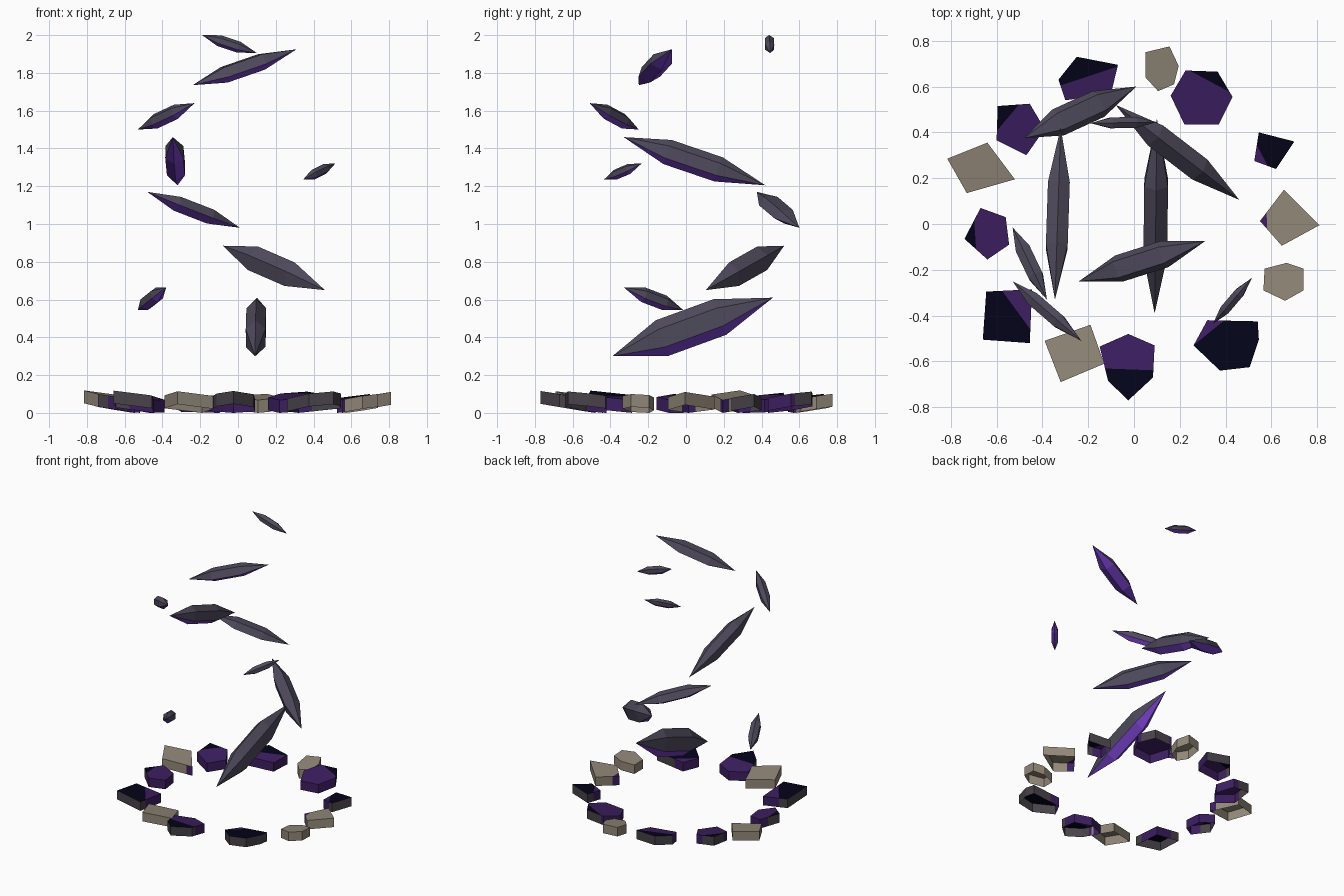
import bpy, bmesh, math
from mathutils import Vector

if "Cube" in bpy.data.objects:
    bpy.data.objects.remove(bpy.data.objects["Cube"])


def material(name, r, g, b):
    m = bpy.data.materials.new(name)
    m.diffuse_color = (r, g, b, 1)
    m.use_nodes = True
    m.node_tree.nodes["Principled BSDF"].inputs["Base Color"].default_value = m.diffuse_color
    return m


SHARD = material("slate_violet", 0.078, 0.069, 0.108)
GLOW = material("bright_purple", 0.19, 0.055, 0.60)
SIDE = material("dark_grey", 0.064, 0.055, 0.067)
TOP = material("midnight_navy", 0.001, 0.001, 0.010)
STAIN = material("deep_purple", 0.046, 0.013, 0.118)
TAN = material("pale_stone", 0.28, 0.24, 0.185)


def finish(name, bm, mats):
    me = bpy.data.meshes.new(name)
    bm.to_mesh(me)
    bm.free()
    for m in mats:
        me.materials.append(m)
    bpy.context.collection.objects.link(bpy.data.objects.new(name, me))


def stone(name, outline, cut, pale=False, stain_top=True, thick=0.068, slope=0.165):
    """Slab leaning up away from the ring centre, stained purple nearer than cut."""
    pts = [Vector((x, y, 0)) for x, y in outline]
    mid = sum(pts, Vector()) / len(pts)
    out = mid.normalized()
    pts.sort(key=lambda p: math.atan2(p.y - mid.y, p.x - mid.x))
    near = min(p.dot(out) for p in pts)
    bm = bmesh.new()
    low = [bm.verts.new((p.x, p.y, slope * (p.dot(out) - near))) for p in pts]
    top = [bm.verts.new(v.co + Vector((0, 0, thick))) for v in low]
    bm.faces.new(top)                     # underside stays open
    n = len(pts)
    for i in range(n):
        j = (i + 1) % n
        bm.faces.new((low[i], low[j], top[j], top[i]))
    if cut:
        bmesh.ops.bisect_plane(bm, geom=bm.verts[:] + bm.edges[:] + bm.faces[:],
                               plane_co=out * cut, plane_no=out)
    bm.normal_update()
    for f in bm.faces:
        is_top = f.normal.z > 0.7
        stained = cut and f.calc_center_median().dot(out) < cut
        if stained and (stain_top or not is_top):
            f.material_index = 2
        elif is_top:
            f.material_index = 1
    finish(name, bm, [TAN, TAN, STAIN] if pale else [SIDE, TOP, STAIN])


def shard(name, a, b, width, height, sides=6, roll=90):
    """Faceted spindle between two tips, with glowing lower facets."""
    a, b = Vector(a), Vector(b)
    axis = (b - a).normalized()
    side = axis.cross(Vector((0, 0, 1))).normalized()
    up = side.cross(axis)
    angles = [math.radians(roll) + math.tau * i / sides for i in range(sides)]
    bm = bmesh.new()
    tip_a, tip_b = bm.verts.new(a), bm.verts.new(b)
    r1, r2 = [[bm.verts.new(a.lerp(b, t) + side * math.cos(q) * width / 2
                            + up * math.sin(q) * height / 2) for q in angles]
              for t in (0.31, 0.67)]
    for i in range(sides):
        j = (i + 1) % sides
        glow = math.sin(angles[i] + math.pi / sides) < -0.5
        for vs in ((tip_a, r1[i], r1[j]), (r1[i], r2[i], r2[j], r1[j]),
                   (tip_b, r2[j], r2[i])):
            bm.faces.new(vs).material_index = int(glow)
    bmesh.ops.recalc_face_normals(bm, faces=bm.faces[:])
    finish(name, bm, [SHARD, GLOW])


# Dark ring stones, purple on the side facing the centre
stone("dark_stone_back", [(-.25, .73), (-.07, .695), (-.10, .57), (-.30, .54), (-.33, .63)], .675)
stone("dark_stone_back_right", [(.225, .67), (.365, .665), (.43, .555), (.37, .435), (.22, .435), (.16, .56)], .705)
stone("dark_stone_right", [(.545, .40), (.70, .36), (.62, .24), (.525, .275)], .635)
stone("dark_stone_front_right", [(.32, -.42), (.54, -.425), (.545, -.505), (.505, -.625), (.375, -.64), (.26, -.53)], .575)
stone("dark_stone_front", [(-.025, -.48), (.09, -.53), (.083, -.67), (-.025, -.77), (-.113, -.685), (-.15, -.535)], .635)
stone("dark_stone_front_left", [(-.645, -.295), (-.445, -.285), (-.455, -.52), (-.66, -.505)], .637)
stone("dark_stone_left", [(-.67, .07), (-.56, .03), (-.545, -.09), (-.64, -.155), (-.74, -.065)], .695)
stone("dark_stone_back_left", [(-.595, .515), (-.455, .525), (-.39, .415), (-.47, .30), (-.60, .365)], .72)

# Pale ring stones
stone("pale_stone_back", [(.05, .75), (.155, .775), (.195, .69), (.175, .61), (.105, .58), (.05, .64)], 0, True)
stone("pale_stone_right", [(.655, .15), (.81, -.005), (.645, -.095), (.55, .013)], .58, True)
stone("pale_stone_front_right", [(.57, -.195), (.665, -.17), (.74, -.195), (.74, -.29), (.66, -.335), (.565, -.29)], 0, True)
stone("pale_stone_front", [(-.19, -.44), (-.13, -.61), (-.32, -.69), (-.39, -.51)], 0, True)
stone("pale_stone_left", [(-.64, .355), (-.52, .195), (-.73, .135), (-.815, .285)], .59, True, False)

# Large shards climbing in a spiral
shard("shard_lowest", (.09, -.39, .30), (.10, .46, .61), .12, .20)
shard("shard_low_back", (-.08, .52, .885), (.46, .105, .65), .115, .145, 5)
shard("shard_middle_back", (-.48, .375, 1.17), (.01, .60, .98), .13, .085, 5, -90)
shard("shard_middle_left", (-.345, -.33, 1.46), (-.32, .42, 1.205), .11, .135)
shard("shard_upper_left", (-.53, -.25, 1.50), (-.23, -.51, 1.64), .07, .08)
shard("shard_upper_front", (-.24, -.25, 1.735), (.31, -.075, 1.925), .125, .095, 5, -90)
shard("shard_highest", (-.19, .44, 2.0), (.10, .445, 1.905), .055, .06)

# Small loose shards
shard("small_shard_right", (.345, -.435, 1.235), (.515, -.235, 1.32), .05, .055)
shard("small_shard_left", (-.53, -.015, .545), (-.38, -.33, .665), .075, .08)
